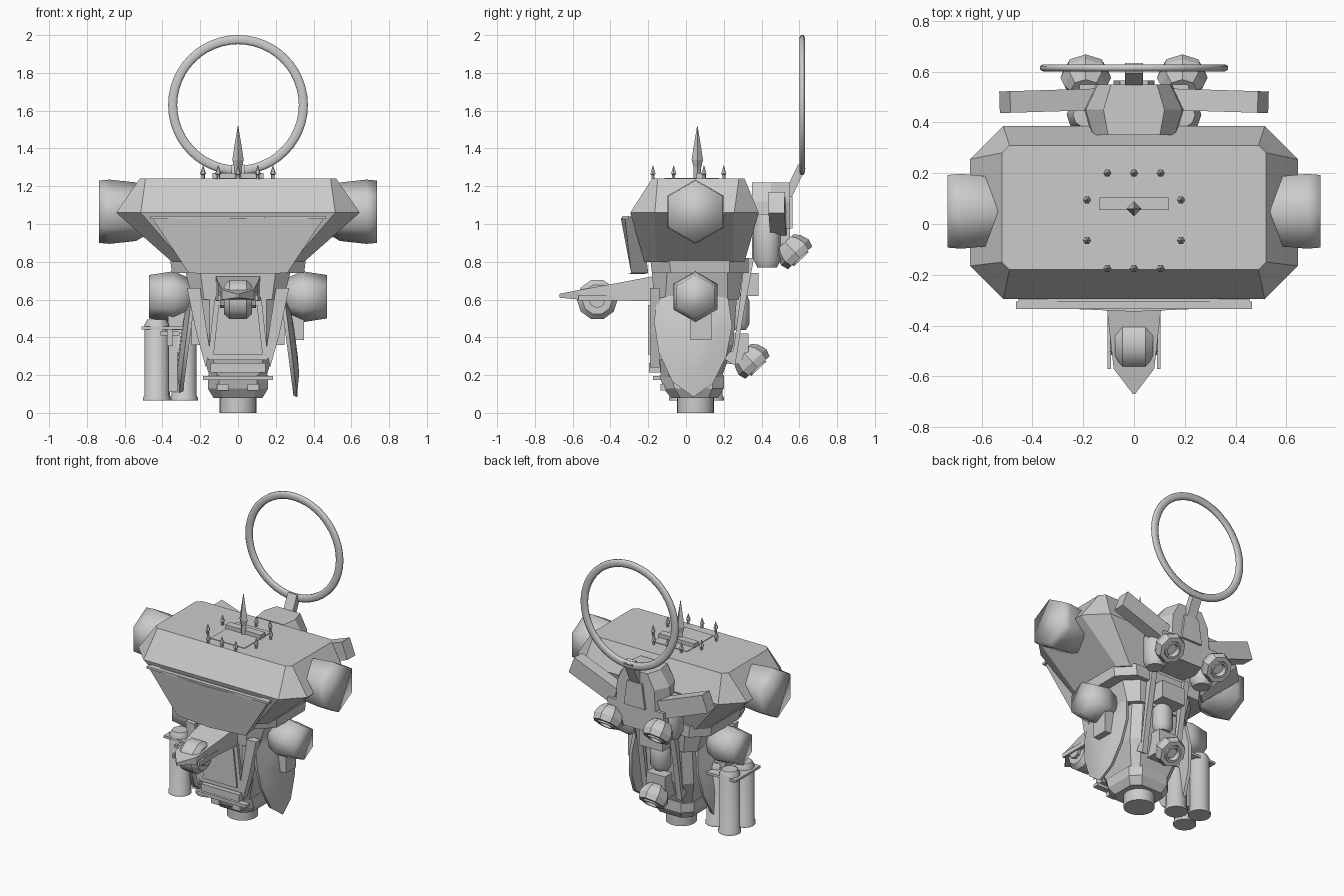
import bpy, bmesh, math
from mathutils import Vector, Euler

if "Cube" in bpy.data.objects:
    bpy.data.objects.remove(bpy.data.objects["Cube"])


def finish(name, bm, smooth=None):
    bmesh.ops.recalc_face_normals(bm, faces=bm.faces)
    me = bpy.data.meshes.new(name)
    bm.to_mesh(me)
    bm.free()
    ob = bpy.data.objects.new(name, me)
    bpy.context.collection.objects.link(ob)
    if smooth:
        bpy.ops.object.select_all(action='DESELECT')
        ob.select_set(True)
        bpy.context.view_layer.objects.active = ob
        bpy.ops.object.shade_smooth_by_angle(angle=math.radians(smooth))
    return ob


def loft(name, rings, smooth=None):
    """Skin a list of equal-length point rings and cap both ends."""
    bm = bmesh.new()
    vs = [[bm.verts.new(p) for p in r] for r in rings]
    n = len(vs[0])
    for a, b in zip(vs, vs[1:]):
        for i in range(n):
            j = (i + 1) % n
            bm.faces.new((a[i], a[j], b[j], b[i]))
    bm.faces.new(vs[0])
    bm.faces.new(vs[-1])
    return finish(name, bm, smooth)


def octagon(z, hx, y0, y1, c, d=None):
    d = c if d is None else d
    right = [(hx - c, y0), (hx, y0 + d), (hx, y1 - d), (hx - c, y1)]
    return [(x, y, z) for x, y in right] + [(-x, y, z) for x, y in reversed(right)]


def box(name, loc, size, rot=(0, 0, 0), taper=1.0):
    bm = bmesh.new()
    bmesh.ops.create_cube(bm, size=1)
    m = Euler(rot).to_matrix()
    for v in bm.verts:
        k = taper if v.co.z > 0 else 1
        v.co = m @ Vector((v.co.x * size[0] * k, v.co.y * size[1], v.co.z * size[2])) + Vector(loc)
    return finish(name, bm)


def turned(name, start, axis, profile, n=16, smooth=None, phase=0.0):
    """Profile of (distance along axis, radius) turned about an axis."""
    q = Vector(axis).normalized().to_track_quat('Z', 'Y')
    rings = []
    for t, r in profile:
        rings.append([Vector(start) + q @ Vector((r * math.cos(a), r * math.sin(a), t))
                      for a in (phase + 2 * math.pi * i / n for i in range(n))])
    return loft(name, rings, smooth)


def thruster(name, start, r):
    turned(name, start, (0, .68, -.73),
           [(0, r * .6), (.03, r * .85), (.075, r), (.115, r * .88), (.115, r * .6), (.09, r * .5)], 8)
    turned(name + "_nozzle", start, (0, .68, -.73),
           [(.08, r * .55), (.125, r * .55), (.125, r * .42), (.095, r * .35)], 16, 40)


# Upper hull, waist and lower trunk
loft("upper_hull", [octagon(.8, .35, -.22, .31, .06), octagon(1.06, .645, -.295, .385, .13, .13),
                    octagon(1.24, .52, -.18, .31, .03)])
loft("waist", [octagon(.74, .35, -.18, .33, .1), octagon(.82, .36, -.19, .33, .1)])
loft("pelvis", [octagon(.6, .24, -.17, .28, .06), octagon(.75, .28, -.18, .3, .08)])
loft("lower_trunk", [octagon(.19, .15, -.13, .19, .04), octagon(.36, .2, -.17, .25, .05),
                     octagon(.62, .2, -.17, .27, .05)])
loft("trunk_base", [octagon(.08, .13, -.08, .17, .05), octagon(.13, .16, -.12, .2, .06),
                    octagon(.2, .16, -.14, .2, .06)])
turned("foot", (0, .05, 0), (0, 0, 1), [(0, .098), (.1, .098)], 24, 40)

# Tilted chest plate with a slim upper lip and a central fold
front = [(-.46, -.325, 1.04), (0, -.345, 1.03), (.46, -.325, 1.04), (.26, -.29, .74), (0, -.31, .735), (-.26, -.29, .74)]
loft("chest_plate", [front, [(x * .96, y + .09, z) for x, y, z in front]])
box("chest_lip", (0, -.32, 1.035), (.93, .03, .015))

# Deck plate, tall spike and ring of small spikes
box("deck_plate", (0, .03, 1.24), (.26, .29, .008))
box("spike_base", (0, .08, 1.255), (.27, .05, .03))
turned("tall_spike", (0, .06, 1.24), (0, 0, 1), [(0, .02), (.06, .02), (.1, .03), (.18, .018), (.28, .001)], 4)
spots = [(x, y) for x in (-.105, 0, .105) for y in (.2, -.175)] + [(x, y) for x in (-.185, .185) for y in (.095, -.065)]
for x, y in spots:
    turned("small_spike", (x, y, 1.235), (0, 0, 1), [(0, .009), (.025, .009), (.03, .016), (.075, .001)], 6)

for s in (1, -1):
    # Rounded hexagonal shoulder and hip pods
    turned("shoulder_pod", (s * .48, .05, 1.065), (s, 0, 0),
           [(0, .12), (.06, .155), (.2, .17), (.255, .165)], 6, 180, math.pi / 2)
    turned("hip_pod", (s * .24, .05, .615), (s, 0, 0), [(0, .09), (.1, .135), (.23, .115)], 6, 180, math.pi / 2)

    # Leaf-shaped leg shield with raised dome
    leaf = [(-.15, .6), (-.165, .48), (-.14, .32), (-.07, .17), (.04, .09),
            (.14, .16), (.21, .3), (.24, .46), (.22, .6), (.04, .64)]

    def leaf_ring(k, off):
        pts = [(.04 + (y - .04) * k, .38 + (z - .38) * k) for y, z in leaf]
        return [(s * (.225 + (.62 - z) * .13 + off), y, z) for y, z in pts]
    loft("leg_shield", [leaf_ring(1, 0), leaf_ring(1.02, .02), leaf_ring(.9, .025),
                        leaf_ring(.6, .045), leaf_ring(.25, .05)], 40)
    box("shield_mount", (s * .21, .04, .46), (.07, .16, .2))

    # Front struts and rear fins
    loft("front_strut", [[(s * x, y, z) for x, z in ((.17, .24), (.15, .34), (.2, .66), (.27, .66), (.22, .42))]
                         for y in (-.19, -.14)])
    loft("rear_fin", [[(s * x, y, z) for y, z in ((.18, .3), (.25, .33), (.28, .55), (.31, .82), (.36, .82), (.3, .5), (.26, .25))]
                      for x in (.11, .15)])

    # Wing arms, pods and thrusters of the back unit
    box("wing_arm", (s * .34, .485, 1.05), (.36, .085, .12), (0, -s * .36, -s * .03))
    turned("back_pod", (s * .19, .43, .77), (0, 0, 1), [(0, .055), (.04, .075), (.2, .075), (.28, .05)], 10, 40)
    thruster("back_thruster", (s * .19, .525, .905), .1)
    box("thruster_bracket", (s * .17, .49, .93), (.09, .12, .1))

# Back unit body, ring stem and flat-sided halo ring
loft("back_unit", [[(x * k, y, z) for x, z in ((-.12, .82), (.12, .82), (.2, .97), (.19, 1.12), (.12, 1.22), (-.12, 1.22), (-.19, 1.12), (-.2, .97))]
                   for y, k in ((.35, .85), (.45, 1), (.55, .75))])
box("back_panel", (0, .55, 1.06), (.16, .03, .17), taper=.7)
box("ring_stem", (0, .575, 1.225), (.07, .045, .18), (-.45, 0, 0))
bm = bmesh.new()
section = ((.012, -.014), (.024, -.007), (.024, .007), (.012, .014),
           (-.012, .014), (-.024, .007), (-.024, -.007), (-.012, -.014))
grid = [[bm.verts.new(((.346 + dr) * math.cos(a), .615 + dy, 1.63 + (.346 + dr) * math.sin(a))) for dr, dy in section]
        for a in (2 * math.pi * i / 48 for i in range(48))]
for i in range(48):
    for k in range(8):
        bm.faces.new((grid[i][k], grid[(i + 1) % 48][k], grid[(i + 1) % 48][(k + 1) % 8], grid[i][(k + 1) % 8]))
finish("halo_ring", bm, 65)

# Lower rear thruster and rear spine
thruster("lower_thruster", (0, .3, .325), .1)
box("thruster_mount", (0, .26, .34), (.14, .14, .16))
box("rear_block", (0, .335, .68), (.18, .1, .12))
turned("rear_tank", (0, .27, .44), (0, 0, 1), [(0, .05), (.03, .07), (.15, .07), (.2, .05)], 10, 40)

# Front hatch with frame and lower bars
for nm, k, y in (("hatch_frame", 1.0, -.19), ("hatch_panel", .82, -.2)):
    loft(nm, [[(x * k, yy, .44 + (z - .44) * k) for x, z in ((-.16, .28), (.16, .28), (.125, .6), (-.125, .6))]
              for yy in (y, -.13)])
box("hatch_sill", (0, -.165, .24), (.29, .06, .05))
box("lower_bar", (0, -.155, .185), (.37, .04, .022))
for x in (-.08, .08):
    box("base_vent", (x, -.12, .135), (.06, .03, .035))

# Forward beak: neck, hood, round sensor head and pointed tip
loft("beak_neck", [[(-a, y, z1), (a, y, z1), (a, y, z0), (-a, y, z0)]
                   for y, a, z0, z1 in ((-.14, .12, .59, .73), (-.35, .105, .595, .69), (-.57, .08, .6, .65), (-.67, .004, .61, .63))])
for s in (1, -1):
    box("beak_cheek", (s * .098, -.45, .61), (.014, .24, .03))
turned("sensor_head", (-.075, -.47, .6), (1, 0, 0), [(0, .08), (.03, .108), (.12, .108), (.15, .08)], 10, 40)
turned("sensor_boss", (-.095, -.47, .6), (1, 0, 0), [(0, .045), (.19, .045)], 8)

# Three-barrel cluster on one side with flanges, top plate and grip
for x, y in ((-.43, -.02), (-.425, .13), (-.285, .07)):
    turned("barrel", (x, y, .065), (0, 0, 1),
           [(0, .045), (0, .073), (.015, .073), (.025, .066), (.4, .066), (.43, .05)], 14, 40)
box("barrel_plate", (-.39, .05, .45), (.24, .27, .016))
box("barrel_core", (-.37, .06, .29), (.1, .1, .36))
box("barrel_mount", (-.32, .05, .51), (.1, .1, .14))
box("barrel_grip", (-.36, -.1, .4), (.03, .05, .09))
box("grip_bar", (-.36, -.1, .42), (.1, .02, .02))

# Small equipment box on the other side
box("side_box", (.315, .08, .465), (.07, .11, .16))
